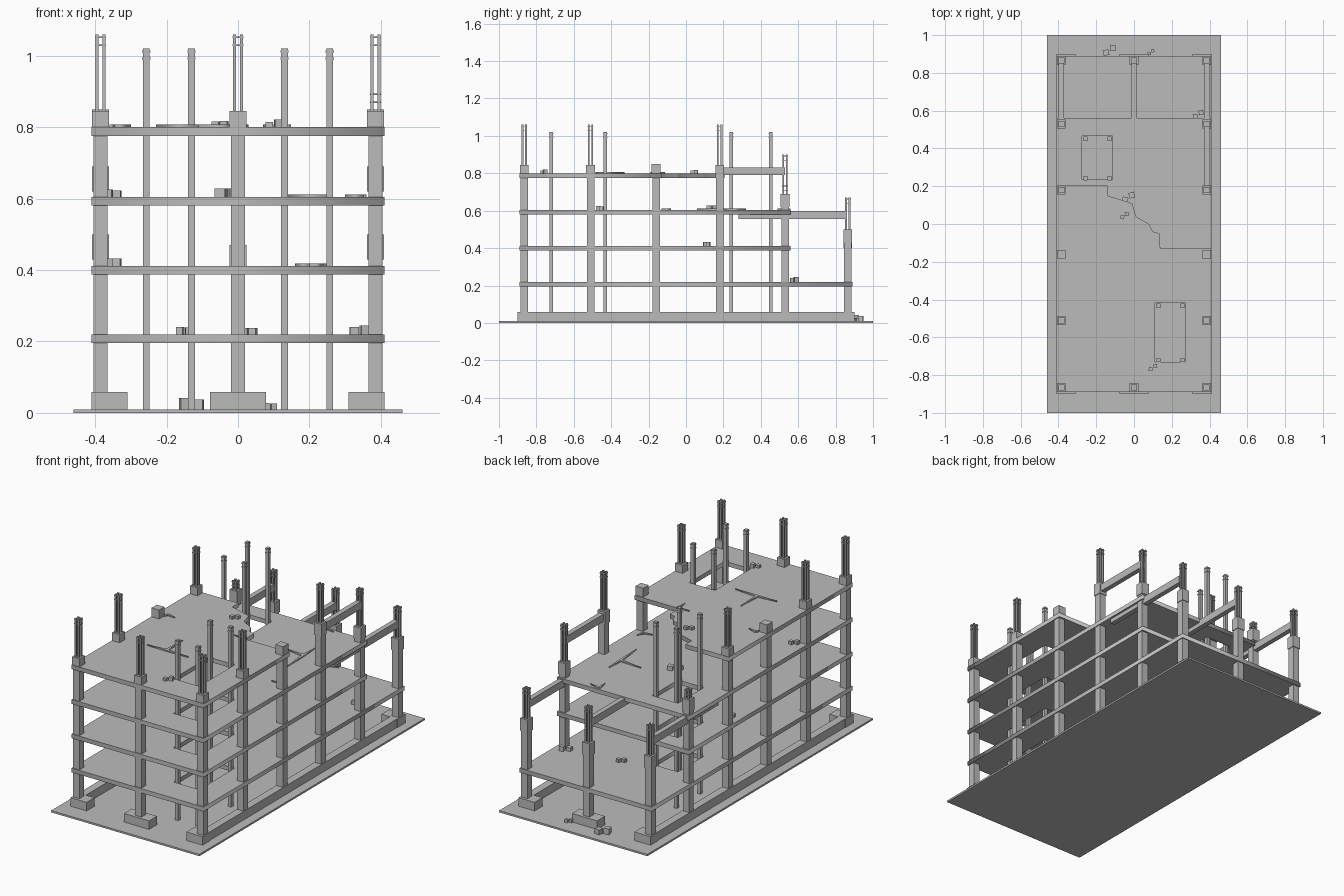
import bpy
import bmesh
import random
from mathutils import Matrix, Vector

random.seed(4)
cube = bpy.data.objects.get("Cube")
if cube:
    bpy.data.objects.remove(cube)

concrete = bpy.data.materials.new("grey concrete")
concrete.use_nodes = True
GREY = (0.5, 0.5, 0.5, 1)
concrete.diffuse_color = GREY
concrete.node_tree.nodes["Principled BSDF"].inputs["Base Color"].default_value = GREY


def add_object(name, mesh):
    mesh.materials.clear()
    mesh.materials.append(concrete)
    obj = bpy.data.objects.new(name, mesh)
    bpy.context.collection.objects.link(obj)
    return obj


def add_box(bm, x0, x1, y0, y1, z0, z1):
    centre = Vector(((x0 + x1) / 2, (y0 + y1) / 2, (z0 + z1) / 2))
    size = Matrix.Diagonal((x1 - x0, y1 - y0, z1 - z0, 1))
    bmesh.ops.create_cube(bm, size=1, matrix=Matrix.Translation(centre) @ size)


def post(bm, x, y, half, z0, z1):
    add_box(bm, x - half, x + half, y - half, y + half, z0, z1)


def finish(bm, name):
    mesh = bpy.data.meshes.new(name)
    bm.to_mesh(mesh)
    bm.free()
    return add_object(name, mesh)


def plate(name, loops, z0, z1):
    """Flat slab from an outline followed by hole outlines."""
    curve = bpy.data.curves.new(name + "_outline", "CURVE")
    curve.dimensions = "2D"
    curve.fill_mode = "BOTH"
    curve.extrude = (z1 - z0) / 2
    for loop in loops:
        spline = curve.splines.new("POLY")
        spline.points.add(len(loop) - 1)
        for point, (x, y) in zip(spline.points, loop):
            point.co = (x, y, 0, 1)
        spline.use_cyclic_u = True
    helper = bpy.data.objects.new(name + "_helper", curve)
    bpy.context.collection.objects.link(helper)
    bpy.context.view_layer.update()
    evaluated = helper.evaluated_get(bpy.context.evaluated_depsgraph_get())
    mesh = bpy.data.meshes.new_from_object(evaluated)
    bpy.data.objects.remove(helper)
    mesh.transform(Matrix.Translation((0, 0, (z0 + z1) / 2)))
    add_object(name, mesh)


def rect(x0, x1, y0, y1):
    return [(x0, y0), (x1, y0), (x1, y1), (x0, y1)]


SIDE = 0.385
ROWS = [-0.865, -0.51, -0.16, 0.18, 0.53, 0.865]
FLOORS = [0.22, 0.412, 0.605, 0.8]
THICK = 0.024

# Ground plate
bm = bmesh.new()
add_box(bm, -0.46, 0.46, -1, 1, 0, 0.01)
finish(bm, "ground_plate")

# Floor slabs with two shaft openings, the top one broken off
shafts = [rect(0.11, 0.27, -0.73, -0.415), rect(-0.275, -0.115, 0.235, 0.465)]
for i, (z, back) in enumerate(zip(FLOORS[:3], (0.89, 0.56, 0.56))):
    plate(f"floor_slab_{i + 1}", [rect(-0.41, 0.41, -0.89, back)] + shafts, z - THICK, z)
broken = [(-0.41, -0.89), (0.41, -0.89), (0.41, -0.13), (0.135, -0.13), (0.135, -0.05),
          (0.1, -0.04), (0.08, 0), (0.01, 0.04), (-0.01, 0.11), (-0.14, 0.15),
          (-0.14, 0.205), (-0.41, 0.205)]
plate("broken_top_slab", [broken, shafts[0]], FLOORS[3] - THICK, FLOORS[3])

# Footings and low side walls
bm = bmesh.new()
for s in (-1, 1):
    add_box(bm, s * SIDE - 0.022, s * SIDE + 0.022, -0.89, 0.89, 0.005, 0.058)
    for y in (ROWS[0], ROWS[-1]):
        add_box(bm, s * 0.36 - 0.05, s * 0.36 + 0.05, y - 0.035, y + 0.035, 0.005, 0.058)
for y in (ROWS[0], ROWS[-1]):
    add_box(bm, -0.078, 0.078, y - 0.035, y + 0.035, 0.005, 0.058)
finish(bm, "footings")


def cage(bm, x, y, z0, z1):
    """Four reinforcing bars held by square ties."""
    for sx in (-1, 1):
        for sy in (-1, 1):
            post(bm, x + sx * 0.0095, y + sy * 0.0095, 0.0045, z0, z1)
    for drop in (0.006, 0.028):
        post(bm, x, y, 0.016, z1 - drop - 0.004, z1 - drop)


# Main columns: concrete height and top of bars
columns = [(0, ROWS[0], 0.845, 1.06), (0, ROWS[5], 0.47, 0.67)]
for s in (-1, 1):
    for y in (ROWS[0], ROWS[1], ROWS[3]):
        columns.append((s * SIDE, y, 0.845, 1.06))
    columns.append((s * SIDE, ROWS[2], 0.85, 0.855))
    columns.append((s * SIDE, ROWS[5], 0.5, 0.67))
columns += [(SIDE, ROWS[4], 0.69, 0.9), (-SIDE, ROWS[4], 0.69, 0.74)]
shafts_bm, bars_bm = bmesh.new(), bmesh.new()
for x, y, top, bar_top in columns:
    post(shafts_bm, x, y, 0.02, 0.005, top)
    post(shafts_bm, x, y, 0.0235, top - 0.07, top)
    if bar_top - top > 0.01:
        cage(bars_bm, x, y, top, bar_top)
finish(shafts_bm, "main_columns")
finish(bars_bm, "column_reinforcement")

# Slender shaft posts
bm = bmesh.new()
for xs, ys in (((0.13, 0.257), (-0.72, -0.432)), ((-0.257, -0.13), (0.243, 0.452))):
    for x in xs:
        for y in ys:
            post(bm, x, y, 0.0095, 0, 1.02)
            for z in (0.99, 1.01):
                post(bm, x, y, 0.0115, z, z + 0.005)
finish(bm, "shaft_posts")

# Loose beams between the rear columns
bm = bmesh.new()
for x in (-SIDE, 0, SIDE):
    add_box(bm, x - 0.014, x + 0.014, 0.28, 0.85, 0.557, 0.598)
add_box(bm, SIDE - 0.014, SIDE + 0.014, 0.18, 0.53, 0.79, 0.832)
finish(bm, "rear_beams")

# Rubble blocks: x, y, floor height, block size
rubble = [(-0.05, 0.045, 0.8, 0.02), (0.1, -0.76, 0.8, 0.02), (-0.35, -0.46, 0.605, 0.02),
          (-0.03, 0.14, 0.605, 0.03), (-0.35, 0.11, 0.412, 0.02), (0.34, 0.58, 0.22, 0.025),
          (-0.15, 0.53, 0.22, 0.02), (0.03, 0.53, 0.22, 0.02), (-0.13, 0.92, 0.01, 0.03),
          (0.09, 0.91, 0.01, 0.016)]
bm = bmesh.new()
for x, y, z, size in rubble:
    for k in (-0.6, 0.6):
        height = size * random.uniform(0.7, 1.1)
        turn = Matrix.Rotation(random.uniform(-0.3, 0.3), 4, "Z")
        place = Matrix.Translation((x + k * size, y + k * size * 0.7, z + height / 2))
        bmesh.ops.create_cube(bm, size=1, matrix=place @ turn @ Matrix.Diagonal((size, size, height, 1)))
finish(bm, "rubble_blocks")


# Thin tapering shards lying on the floors
def shard(name, start, tip, z, width=0.008):
    a, b = Vector(start), Vector(tip)
    side = Vector((a.y - b.y, b.x - a.x)).normalized() * width
    plate(name, [[tuple(a - side), tuple(b), tuple(a + side)]], z, z + 0.007)


crosses = [((-0.11, -0.475), [(-0.23, -0.48), (0.03, -0.48), (-0.11, -0.33)], 0.8),
           ((0.255, 0.215), [(0.12, 0.23), (0.255, 0.32), (0.265, 0.06)], 0.605),
           ((0.155, 0.55), [(0.16, 0.49), (0.22, 0.535)], 0.605),
           ((-0.35, -0.12), [(-0.3, -0.13), (-0.36, -0.15)], 0.8),
           ((0.35, -0.12), [(0.3, -0.13), (0.36, -0.08)], 0.605),
           ((0.2, 0.53), [(0.16, 0.53), (0.25, 0.54)], 0.412),
           ((0.14, -0.13), [(0.07, -0.13), (0.14, -0.19)], 0.8)]
for i, (root, tips, z) in enumerate(crosses):
    for j, tip in enumerate(tips):
        shard(f"shard_{i + 1}_{j + 1}", root, tip, z)
